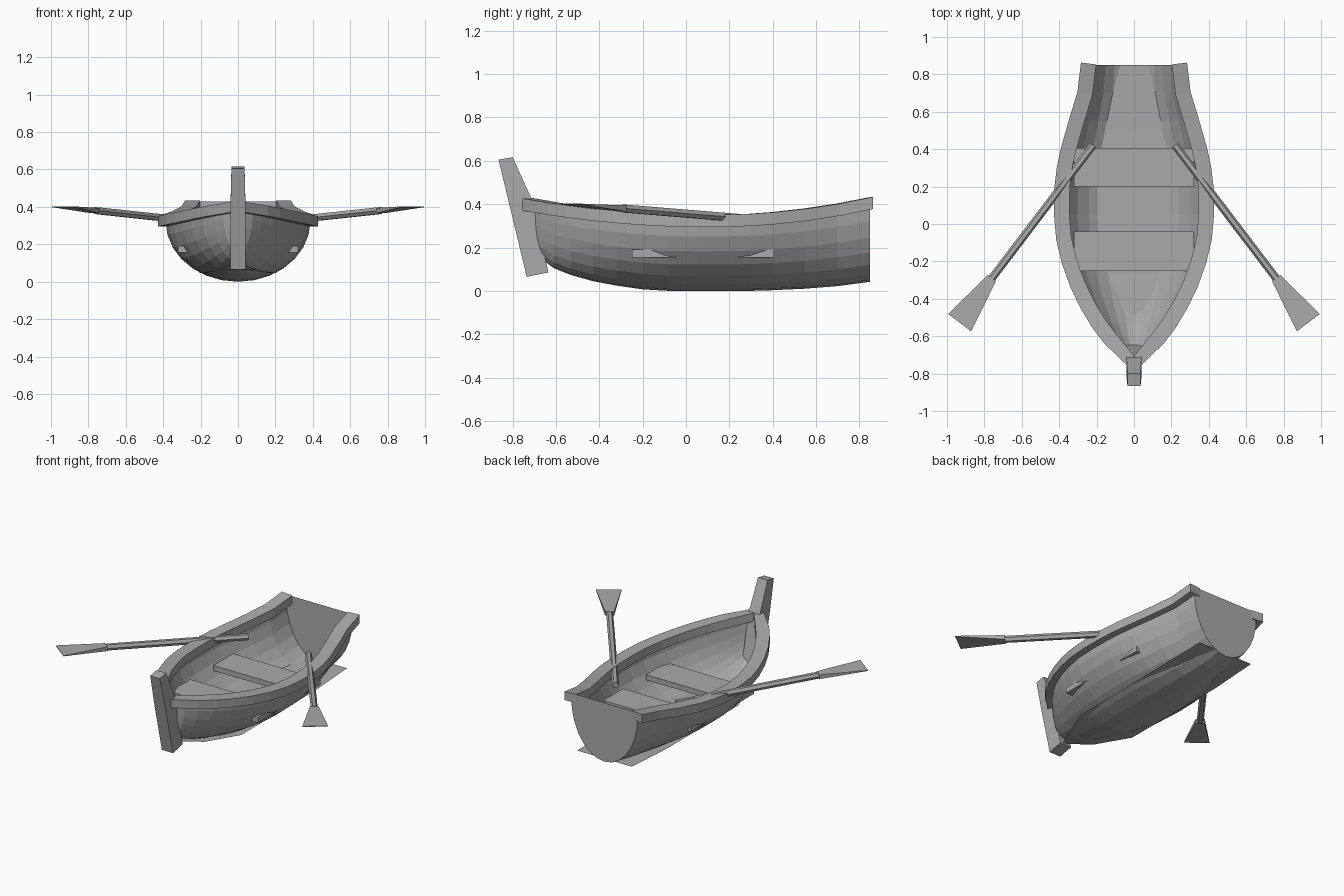
import bpy
import bmesh
import math
from mathutils import Vector

if "Cube" in bpy.data.objects:
    bpy.data.objects.remove(bpy.data.objects["Cube"], do_unlink=True)

grey = bpy.data.materials.new("plain_grey")
grey.use_nodes = True
grey.diffuse_color = (0.4, 0.4, 0.4, 1)
grey.node_tree.nodes["Principled BSDF"].inputs["Base Color"].default_value = (0.4, 0.4, 0.4, 1)


def finish(name, bm, recalc=True):
    if recalc:
        bmesh.ops.recalc_face_normals(bm, faces=bm.faces)
    mesh = bpy.data.meshes.new(name)
    bm.to_mesh(mesh)
    bm.free()
    mesh.materials.append(grey)
    obj = bpy.data.objects.new(name, mesh)
    bpy.context.collection.objects.link(obj)
    return obj


def loft(name, rings, closed=True, caps=True, recalc=True):
    """Skin a row of matching cross-sections."""
    bm = bmesh.new()
    rows = [[bm.verts.new(p) for p in ring] for ring in rings]
    n = len(rows[0])
    for a, b in zip(rows, rows[1:]):
        for i in range(n if closed else n - 1):
            j = (i + 1) % n
            bm.faces.new((a[i], a[j], b[j], b[i]))
    if caps:
        bm.faces.new(rows[0])
        bm.faces.new(rows[-1])
    return finish(name, bm, recalc)


def box(name, x, y0, y1, z0, z1):
    ring = [(-x, z0), (x, z0), (x, z1), (-x, z1)]
    return loft(name, [[(a, y, z) for a, z in ring] for y in (y0, y1)])


def sheer(y):
    """Height of the rail's centre line."""
    d = y - 0.1
    return 0.322 + (0.145 if d > 0 else 0.112) * d * d


# Hull stations: position, half width, keel height
stations = [(0.85, 0.243, 0.042), (0.7, 0.262, 0.022), (0.55, 0.307, 0.01), (0.4, 0.35, 0.003),
            (0.3, 0.372, 0), (0.2, 0.384, 0), (0.05, 0.387, 0), (-0.08, 0.375, 0),
            (-0.2, 0.346, 0.007), (-0.32, 0.303, 0.024), (-0.43, 0.25, 0.045), (-0.53, 0.19, 0.073),
            (-0.61, 0.13, 0.105), (-0.67, 0.08, 0.15), (-0.7, 0.035, 0.2), (-0.715, 0.004, 0.32)]
SIDES = 14


def section(y, w, k):
    h = sheer(y) - k
    angles = [math.pi * i / SIDES for i in range(SIDES + 1)]
    return [(w * math.cos(a), y, sheer(y) - h * math.sin(a)) for a in angles]


loft("hull", [section(*s) for s in stations], closed=False, caps=False)

# Flat transom closing the stern
outline = section(*stations[0])
bm = bmesh.new()
top = [(-0.23, 0.85, 0.43), (0.23, 0.85, 0.43)]
bm.faces.new([bm.verts.new(p) for p in outline + top])
finish("transom", bm)

# Gunwale rail swept along each side, mitred at the bow
path = [Vector((w, y, 0)) for y, w, k in stations if y > -0.65] + [Vector((0, -0.735, 0))]
path[0].y = 0.858
for side, label in ((1, "left"), (-1, "right")):
    rings = []
    for i, p in enumerate(path):
        t = (path[min(i + 1, len(path) - 1)] - path[max(i - 1, 0)]).normalized()
        n = Vector((-t.y, t.x, 0)) * 0.041
        o, q = p + n, p - n
        q.x = max(q.x, 0)
        z = sheer(p.y)
        rings.append([(side * v.x, v.y, z + dz)
                      for v, dz in ((o, -0.028), (o, 0.028), (q, 0.028), (q, -0.028))])
    loft(label + "_gunwale_rail", rings)

# Raked stem post at the bow: front edge, back edge, height and half width
post = [(-0.735, -0.635, 0.065, 0.085, 0.041), (-0.818, -0.71, 0.41, 0.42, 0.04),
        (-0.865, -0.8, 0.605, 0.617, 0.035)]
loft("stem_post", [[(-w, f, zf), (w, f, zf), (w, b, zb), (-w, b, zb)]
                   for f, b, zf, zb, w in post])

# Floor boards, narrowing and rising toward the bow
floor = [(0.85, 0.2, 0.062), (0.5, 0.21, 0.05), (-0.26, 0.205, 0.047),
         (-0.49, 0.1, 0.062), (-0.64, 0.015, 0.1)]
loft("floor", [[(-w, y, z), (w, y, z)] for y, w, z in floor], closed=False, caps=False)

# Bench seats
box("rear_bench", 0.32, 0.2, 0.405, 0.155, 0.19)
box("front_bench", 0.32, -0.25, -0.04, 0.155, 0.19)

# Oars: six-sided shaft and thin flared blade
for side, label in ((1, "left"), (-1, "right")):
    grip = Vector((0.22 * side, 0.42, 0.322))
    neck = Vector((0.76 * side, -0.29, 0.38))
    tip = Vector((0.932 * side, -0.527, 0.4))
    axis = (neck - grip).normalized()
    across = axis.cross(Vector((0, 0, 1))).normalized()
    up = across.cross(axis)
    loft(label + "_oar_shaft",
         [[c + across * (0.021 * math.cos(a)) + up * (0.021 * math.sin(a))
           for a in (math.pi * k / 3 for k in range(6))] for c in (grip, neck)])
    loft(label + "_oar_blade",
         [[c + across * (w * s) + up * (t * u) for s, u in ((-1, -1), (1, -1), (1, 1), (-1, 1))]
          for c, w, t in ((neck, 0.027, 0.014), (tip, 0.077, 0.002))])
